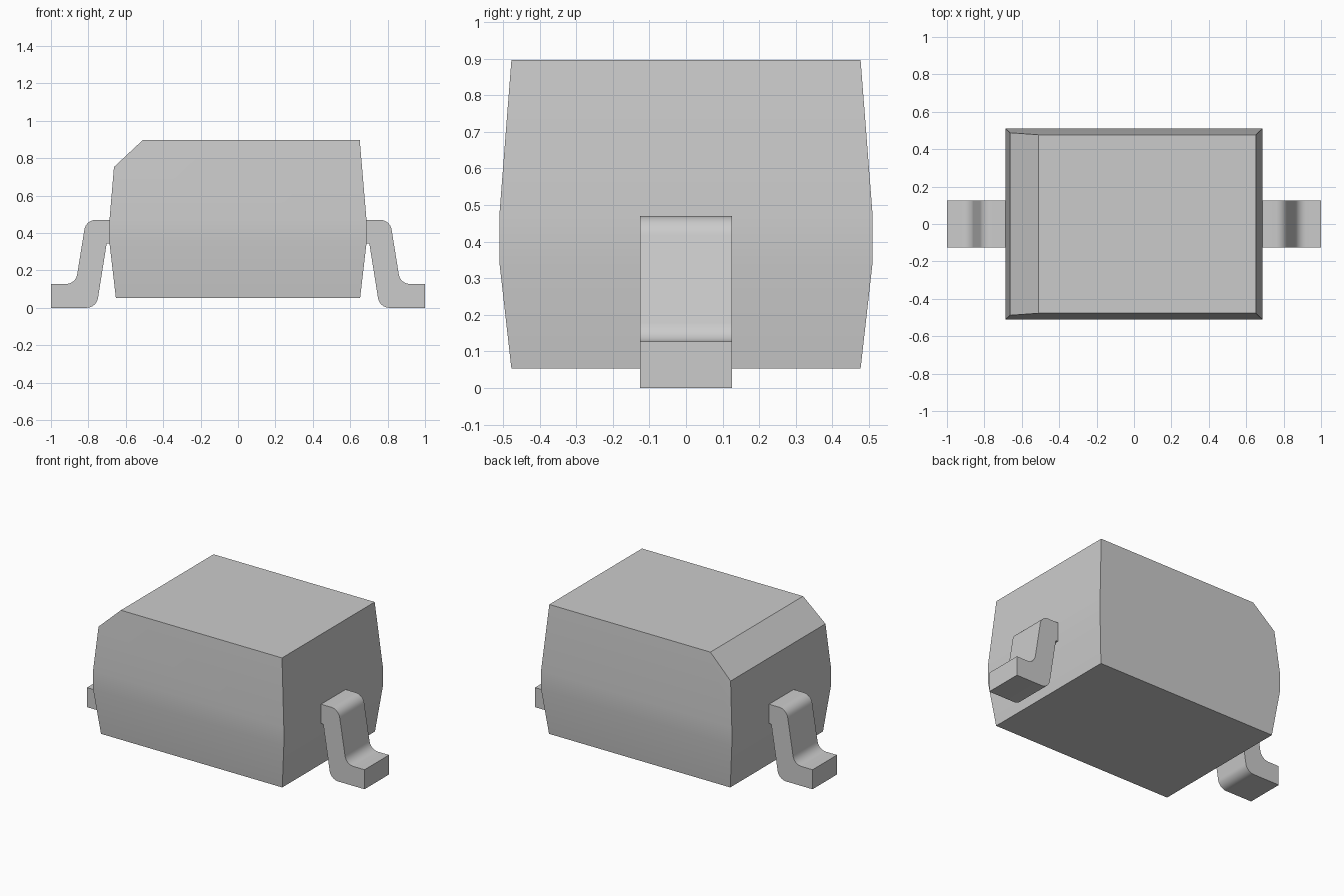
import bpy
import bmesh
from math import radians, sin, cos
from mathutils import Vector

cube = bpy.data.objects.get("Cube")
if cube:
    bpy.data.objects.remove(cube, do_unlink=True)

grey = bpy.data.materials.new("light_grey")
grey.use_nodes = True
grey.diffuse_color = (0.6, 0.6, 0.6, 1)
grey.node_tree.nodes["Principled BSDF"].inputs["Base Color"].default_value = (0.6, 0.6, 0.6, 1)


def finish(name, bm):
    bmesh.ops.recalc_face_normals(bm, faces=bm.faces)
    mesh = bpy.data.meshes.new(name)
    bm.to_mesh(mesh)
    bm.free()
    mesh.materials.append(grey)
    obj = bpy.data.objects.new(name, mesh)
    bpy.context.collection.objects.link(obj)
    bpy.ops.object.select_all(action="DESELECT")
    obj.select_set(True)
    bpy.context.view_layer.objects.active = obj
    bpy.ops.object.shade_smooth_by_angle(angle=radians(30))


def fillet(before, corner, after, radius=0.062, steps=8):
    """Points of an arc rounding a corner of a profile."""
    corner = Vector(corner)
    u = (Vector(before) - corner).normalized()
    v = (Vector(after) - corner).normalized()
    half = u.angle(v) / 2
    centre = corner + (u + v).normalized() * radius / sin(half)
    reach = radius * cos(half) / sin(half)
    start = (corner + u * reach - centre) / radius
    end = (corner + v * reach - centre) / radius
    sweep = start.angle(end)
    points = []
    for i in range(steps + 1):
        t = sweep * i / steps
        arm = (start * sin(sweep - t) + end * sin(t)) / sin(sweep)
        points.append(centre + arm * radius)
    return points


# Moulded body: stacked rectangles, drafted above and below the middle band
bm = bmesh.new()
rings = []
for hx, hy, z in [(0.653, 0.477, 0.053), (0.687, 0.51, 0.345),
                  (0.687, 0.51, 0.47), (0.651, 0.477, 0.896)]:
    rings.append([bm.verts.new((sx * hx, sy * hy, z))
                  for sx, sy in [(-1, -1), (1, -1), (1, 1), (-1, 1)]])
for low, high in zip(rings, rings[1:]):
    for i in range(4):
        j = (i + 1) % 4
        bm.faces.new((low[i], low[j], high[j], high[i]))
bm.faces.new(rings[0][::-1])
bm.faces.new(rings[-1])

# Polarity chamfer along the upper right edge
bmesh.ops.bisect_plane(bm, geom=bm.verts[:] + bm.edges[:] + bm.faces[:],
                       plane_co=(-0.51, 0, 0.896), plane_no=(-0.145, 0, 0.155),
                       clear_outer=True)
bmesh.ops.holes_fill(bm, edges=[e for e in bm.edges if e.is_boundary])
finish("body", bm)

# Gull-wing leads: rounded profile extruded across the width
root, shoulder, knee, toe = (0.64, 0.47), (0.813, 0.47), (0.868, 0.127), (1, 0.127)
toe_base, heel, under = (1, 0), (0.757, 0), (0.702, 0.345)
profile = [root]
profile += fillet(root, shoulder, knee)
profile += fillet(shoulder, knee, toe)
profile += [toe, toe_base]
profile += fillet(toe_base, heel, under)
profile += [under, (0.64, 0.345)]

for name, side in [("left_lead", 1), ("right_lead", -1)]:
    bm = bmesh.new()
    face = bm.faces.new([bm.verts.new((side * p[0], -0.126, p[1])) for p in profile])
    new = bmesh.ops.extrude_face_region(bm, geom=[face])["geom"]
    bmesh.ops.translate(bm, vec=(0, 0.252, 0),
                        verts=[v for v in new if isinstance(v, bmesh.types.BMVert)])
    finish(name, bm)
